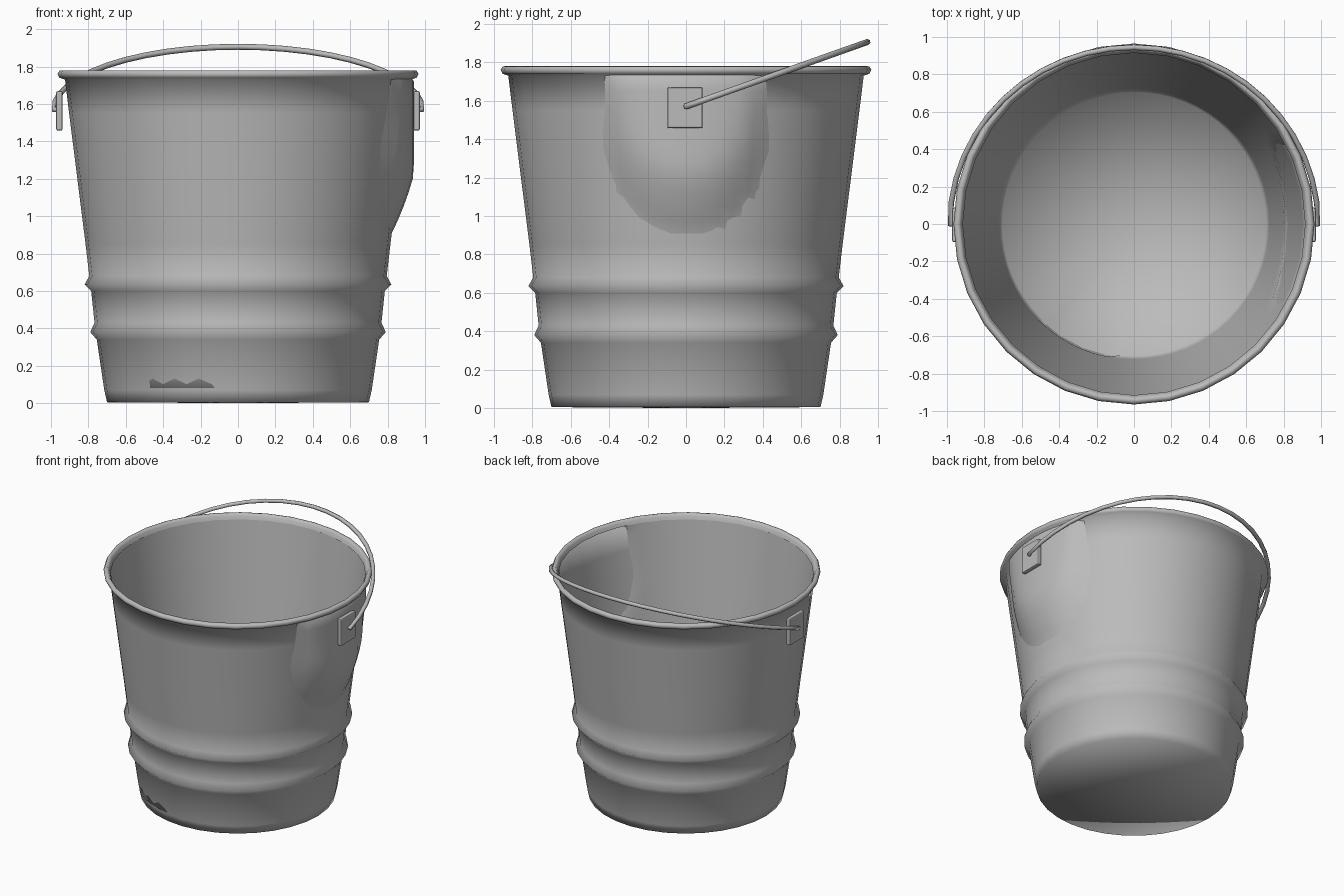
import bpy
import bmesh
from math import sin, cos, pi, radians
from mathutils import Vector

cube = bpy.data.objects.get("Cube")
if cube:
    bpy.data.objects.remove(cube, do_unlink=True)

# One plain grey metal for everything
metal = bpy.data.materials.new("grey_metal")
metal.use_nodes = True
GREY = (0.5, 0.5, 0.5, 1)
metal.diffuse_color = GREY
metal.node_tree.nodes["Principled BSDF"].inputs["Base Color"].default_value = GREY


def add_object(name, data):
    data.materials.append(metal)
    obj = bpy.data.objects.new(name, data)
    bpy.context.collection.objects.link(obj)
    return obj


def lathe(name, profile, sides, shape=None):
    """Spin a (radius, height) profile; zero radius closes to a pole."""
    bm = bmesh.new()
    rings = []
    for r, z in profile:
        if r == 0:
            rings.append([bm.verts.new((0, 0, z))] * sides)
            continue
        ring = []
        for i in range(sides):
            a = 2 * pi * i / sides
            rr = shape(r, a, z) if shape else r
            ring.append(bm.verts.new((rr * cos(a), rr * sin(a), z)))
        rings.append(ring)
    for low, high in zip(rings, rings[1:]):
        for i in range(sides):
            j = (i + 1) % sides
            corners = [low[i], low[j], high[j], high[i]]
            bm.faces.new(list(dict.fromkeys(corners))).smooth = True
    mesh = bpy.data.meshes.new(name)
    bm.to_mesh(mesh)
    bm.free()
    return add_object(name, mesh)


# Outer shell: base, two ribs, flared wall and rolled rim
outer = [(0, 0), (0.70, 0.005), (0.715, 0.07), (0.755, 0.34), (0.79, 0.38),
         (0.767, 0.43), (0.785, 0.60), (0.82, 0.635), (0.795, 0.68),
         (0.815, 0.85), (0.903, 1.55), (0.925, 1.73), (0.955, 1.74),
         (0.965, 1.76), (0.955, 1.778), (0.935, 1.78), (0.925, 1.765),
         (0.915, 1.74)]
lathe("outer_shell", outer, 32)


# Inner shell: bulged out on the left side, nudged out at the floor edge
def dents(r, a, z):
    y = r * sin(a)
    if cos(a) > 0 and z < 1.73:
        depth = 1 - (y / 0.43) ** 2 - ((min(z, 1.4) - 1.4) / 0.52) ** 2
        if depth > 0:
            return max(r, min(r + 0.1 * depth, 0.94))
    if z < 0.1 and cos(a - radians(-115)) > cos(radians(15)):
        return r + 0.014
    return r


FLOOR_Z, FLOOR_R, TOP_Z, TOP_R = 0.08, 0.705, 1.75, 0.92
heights = [TOP_Z, 1.72] + [1.65 - 0.075 * i for i in range(20)] + [FLOOR_Z]
slope = (TOP_R - FLOOR_R) / (TOP_Z - FLOOR_Z)
inner = [(FLOOR_R + slope * (z - FLOOR_Z), z) for z in heights]
lathe("inner_shell", inner + [(0, FLOOR_Z)], 64, dents)

# Handle plates on both sides
for side, name in ((1, "left_handle_plate"), (-1, "right_handle_plate")):
    bm = bmesh.new()
    bmesh.ops.create_cube(bm, size=1)
    bmesh.ops.scale(bm, vec=(0.034, 0.184, 0.212), verts=bm.verts)
    bmesh.ops.translate(bm, vec=(side * 0.955, -0.005, 1.563), verts=bm.verts)
    bmesh.ops.bevel(bm, geom=bm.edges[:], offset=0.009, segments=2,
                    profile=0.5, affect='EDGES')
    mesh = bpy.data.meshes.new(name)
    bm.to_mesh(mesh)
    bm.free()
    add_object(name, mesh)

# Wire handle: tilted half loop resting back over the rim
path = [Vector((0.95, 0, 1.57))]
for i in range(25):
    a = pi * i / 24
    y = 0.945 * sin(a)
    path.append(Vector((0.984 * cos(a), y, 1.57 + 0.355 * y)))
path.append(Vector((-0.95, 0, 1.57)))
curve = bpy.data.curves.new("wire_handle", 'CURVE')
curve.dimensions = '3D'
curve.bevel_depth = 0.016
curve.bevel_resolution = 1
curve.use_fill_caps = True
spline = curve.splines.new('POLY')
spline.points.add(len(path) - 1)
for point, co in zip(spline.points, path):
    point.co = (*co, 1)
spline.use_smooth = True
add_object("wire_handle", curve)
